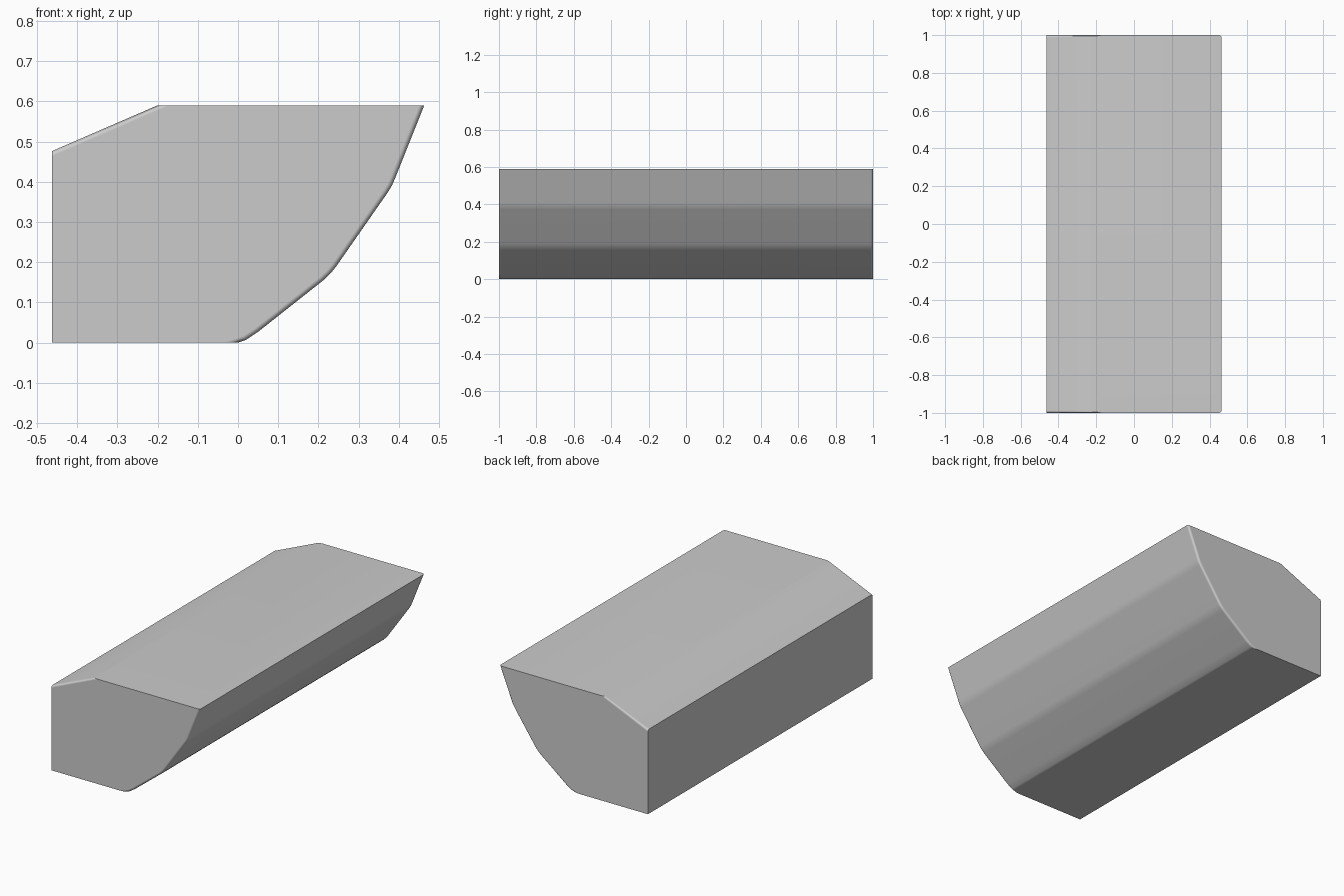
import bpy, bmesh, math

if "Cube" in bpy.data.objects:
    bpy.data.objects.remove(bpy.data.objects["Cube"])

# Cross-section (x, z): flat bottom, softened faceted curve, flat top, sloped back shoulder
profile = [(-0.463, 0), (0.0, 0), (0.018, 0.006), (0.05, 0.027),
           (0.212, 0.155), (0.229, 0.171), (0.243, 0.188),
           (0.372, 0.373), (0.383, 0.391), (0.391, 0.41),
           (0.463, 0.59), (-0.2, 0.59), (-0.463, 0.476)]
n = len(profile)

bm = bmesh.new()
front = [bm.verts.new((x, -1, z)) for x, z in profile]
back = [bm.verts.new((x, 1, z)) for x, z in profile]
bm.faces.new(front)
bm.faces.new(back[::-1])
for i in range(n):
    j = (i + 1) % n
    bm.faces.new((front[j], front[i], back[i], back[j]))
bmesh.ops.recalc_face_normals(bm, faces=bm.faces)

# Round the end edges along the curve and the shoulder
soft = list(range(1, 10)) + [11]
edges = [bm.edges.get((ring[i], ring[(i + 1) % n])) for ring in (front, back) for i in soft]
bmesh.ops.bevel(bm, geom=edges, offset=0.012, offset_type='OFFSET', segments=3,
                profile=0.5, affect='EDGES', clamp_overlap=True)

mesh = bpy.data.meshes.new("curved_block")
bm.to_mesh(mesh)
bm.free()
block = bpy.data.objects.new("curved_block", mesh)
bpy.context.collection.objects.link(block)
bpy.context.view_layer.objects.active = block
block.select_set(True)
bpy.ops.object.shade_smooth_by_angle(angle=math.radians(35))

# Keep the large faces flat in shading
weighted = block.modifiers.new("weighted_normals", 'WEIGHTED_NORMAL')
weighted.keep_sharp = True
